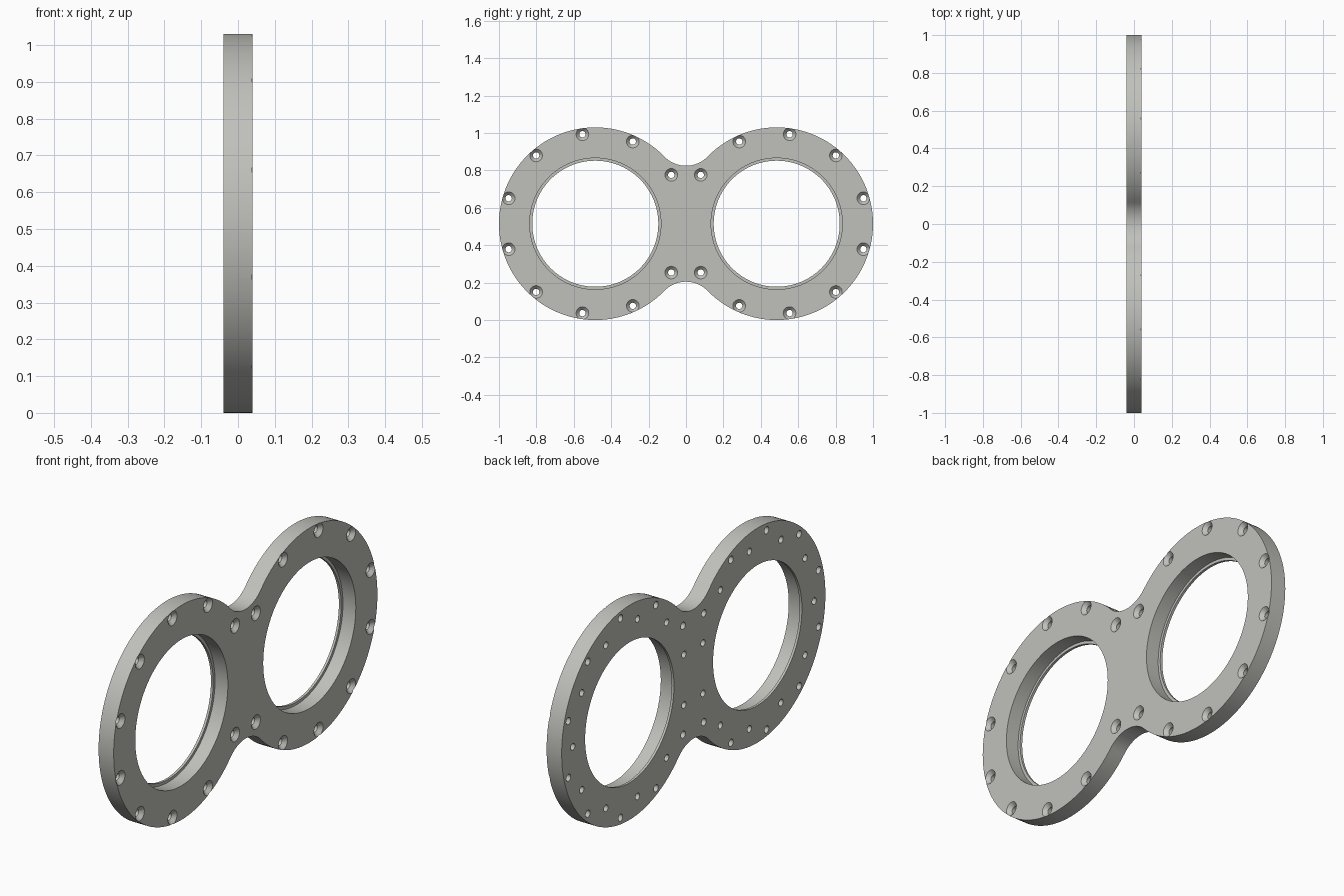
import bpy, bmesh, math

if "Cube" in bpy.data.objects:
    bpy.data.objects.remove(bpy.data.objects["Cube"])

LOBE_Y, LOBE_R, MID_Z = 0.485, 0.515, 0.515   # lobe centres, radius, height
HALF = 0.04                                    # half thickness
WAIST_R = 0.161                                # fillet between the lobes
WAIST_Z = 0.31 + WAIST_R
STEP = math.tau / 11                           # screw spacing

grey = bpy.data.materials.new("warm grey")
grey.diffuse_color = (0.53, 0.53, 0.50, 1)
grey.use_nodes = True
grey.node_tree.nodes["Principled BSDF"].inputs["Base Color"].default_value = grey.diffuse_color


def make_object(name, bm):
    bmesh.ops.recalc_face_normals(bm, faces=bm.faces)
    mesh = bpy.data.meshes.new(name)
    bm.to_mesh(mesh)
    bm.free()
    mesh.materials.append(grey)
    obj = bpy.data.objects.new(name, mesh)
    bpy.context.collection.objects.link(obj)
    return obj


def arc(cy, cz, r, a0, a1, n):
    angles = [a0 + (a1 - a0) * i / n for i in range(n)]
    return [(cy + r * math.cos(a), cz + r * math.sin(a)) for a in angles]


def revolve(bm, cy, cz, profile, n):
    """Closed turned shape along x, from (x, radius) pairs."""
    rings = [[bm.verts.new((x, y, z)) for y, z in arc(cy, cz, r, 0, math.tau, n)]
             for x, r in profile]
    for a, b in zip(rings, rings[1:]):
        for i in range(n):
            j = (i + 1) % n
            bm.faces.new((a[i], a[j], b[j], b[i]))
    bm.faces.new(rings[0])
    bm.faces.new(rings[-1])


# Plate: two round lobes joined by a filleted waist
t = math.atan2(WAIST_Z, LOBE_Y)
outline = (arc(LOBE_Y, MID_Z, LOBE_R, t - math.pi, math.pi - t, 112)
           + arc(0, MID_Z + WAIST_Z, WAIST_R, -t, t - math.pi, 24)
           + arc(-LOBE_Y, MID_Z, LOBE_R, t, math.tau - t, 112)
           + arc(0, MID_Z - WAIST_Z, WAIST_R, math.pi - t, t, 24))
bm = bmesh.new()
front = bm.faces.new([bm.verts.new((-HALF, y, z)) for y, z in outline])
side = bmesh.ops.extrude_face_region(bm, geom=[front])["geom"]
bmesh.ops.translate(bm, vec=(2 * HALF, 0, 0),
                    verts=[v for v in side if isinstance(v, bmesh.types.BMVert)])
plate = make_object("double_ring_plate", bm)

# Cutters: stepped bores, countersunk through holes, blind holes in the back
bm = bmesh.new()
out = HALF + 0.01
for s in (-1, 1):
    revolve(bm, s * LOBE_Y, MID_Z,
            [(-out, 0.337), (-HALF + 0.012, 0.337), (-HALF + 0.012, 0.351), (out, 0.351)], 96)
    for k in range(11):
        a = (k + 0.5) * STEP
        if k != 5:  # no screw where the lobes meet
            revolve(bm, s * (LOBE_Y + 0.483 * math.cos(a)), MID_Z + 0.483 * math.sin(a),
                    [(-out, 0.017), (HALF - 0.018, 0.017), (HALF, 0.034), (out, 0.034)], 24)
        a = k * STEP
        revolve(bm, s * (LOBE_Y + 0.43 * math.cos(a)), MID_Z + 0.43 * math.sin(a),
                [(-out, 0.016), (0.005, 0.016)], 20)
cutter = make_object("hole_cutter", bm)
cutter.hide_render = True

cut = plate.modifiers.new("holes", 'BOOLEAN')
cut.operation = 'DIFFERENCE'
cut.solver = 'EXACT'
cut.object = cutter
bpy.ops.object.select_all(action='DESELECT')
plate.select_set(True)
bpy.context.view_layer.objects.active = plate
bpy.ops.object.modifier_apply(modifier=cut.name)
bpy.data.objects.remove(cutter)
bpy.ops.object.shade_smooth_by_angle(angle=math.radians(30))
